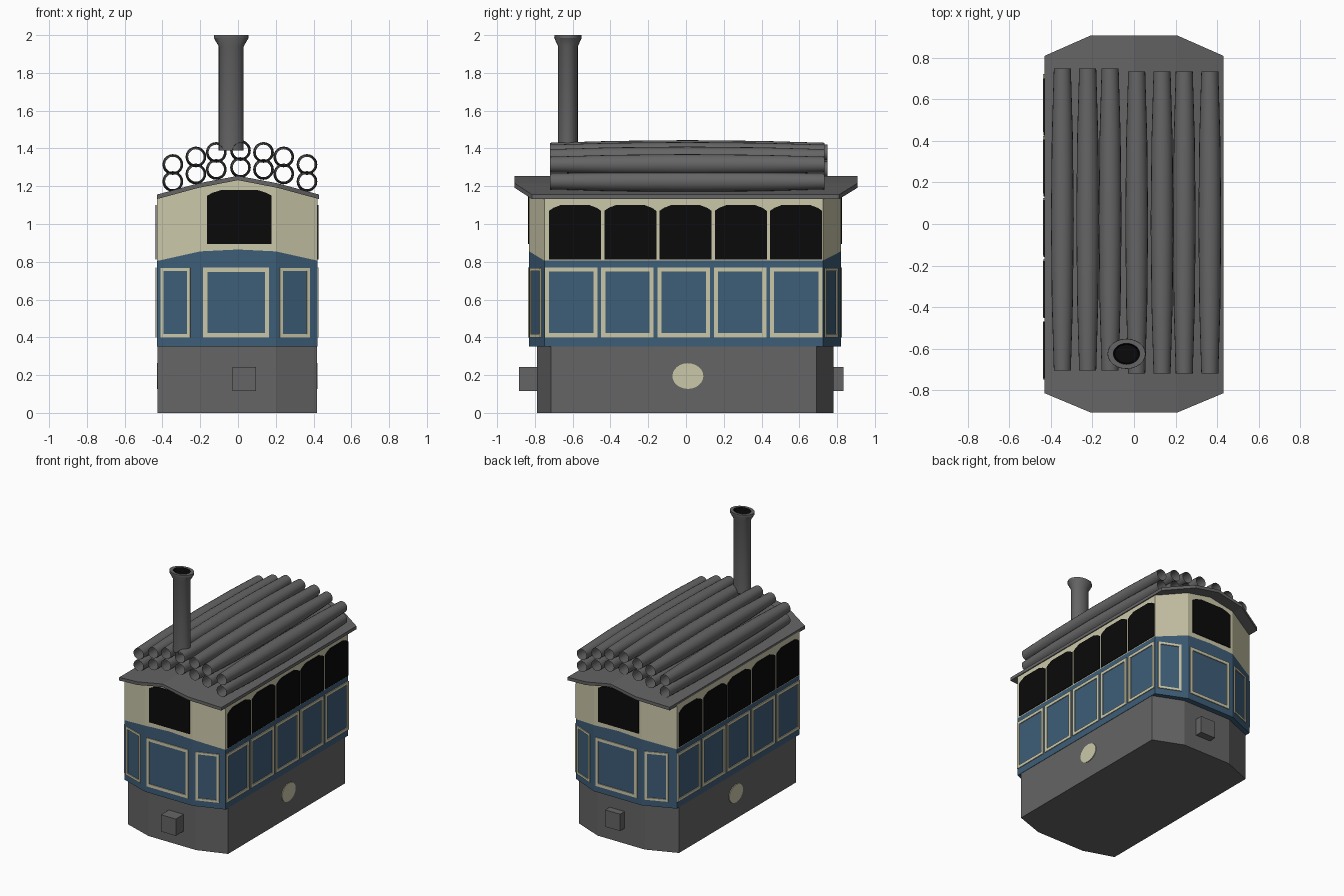
import bpy, bmesh, math
from mathutils import Vector

if "Cube" in bpy.data.objects:
    bpy.data.objects.remove(bpy.data.objects["Cube"])


def material(name, rgb):
    m = bpy.data.materials.new(name)
    m.diffuse_color = (*rgb, 1)
    m.use_nodes = True
    m.node_tree.nodes["Principled BSDF"].inputs["Base Color"].default_value = m.diffuse_color
    return m


GREY = material("dark grey", (0.13, 0.13, 0.13))
BLUE = material("blue", (0.047, 0.11, 0.185))
CREAM = material("cream", (0.60, 0.575, 0.40))
BLACK = material("black", (0.003, 0.003, 0.003))


def make(name, verts, faces, mats, solid=0.0, recalc=True):
    me = bpy.data.meshes.new(name)
    me.from_pydata([tuple(v) for v in verts], [], faces)
    if recalc:
        bm = bmesh.new()
        bm.from_mesh(me)
        bmesh.ops.recalc_face_normals(bm, faces=bm.faces)
        bm.to_mesh(me)
        bm.free()
    for m in mats:
        me.materials.append(m)
    ob = bpy.data.objects.new(name, me)
    bpy.context.collection.objects.link(ob)
    if solid:
        mod = ob.modifiers.new("thickness", 'SOLIDIFY')
        mod.thickness, mod.offset = solid, 1
    return ob


def smooth(ob):
    bpy.ops.object.select_all(action='DESELECT')
    bpy.context.view_layer.objects.active = ob
    ob.select_set(True)
    bpy.ops.object.shade_smooth_by_angle(angle=math.radians(30))


def outline(x0, x1, nose, y0, y1, yc0, yc1):
    """Footprint with cut corners, anticlockwise from the front left."""
    return [(-nose, y0), (0, y0), (nose, y0), (x1, yc0), (x1, yc1),
            (nose, y1), (0, y1), (-nose, y1), (x0, yc1), (x0, yc0)]


def camber(x, centre, shoulder, edge):
    """Height of the arched profile at x."""
    a = abs(x)
    if a < 0.2:
        return centre + (shoulder - centre) * a / 0.2
    return shoulder + (edge - shoulder) * (a - 0.2) / 0.225


def stack(name, foot, levels, mats, band_mats):
    """Rings of the footprint at the given height functions, closed by strips."""
    n, L = len(foot), len(levels)
    verts = [(x, y, f(x)) for f in levels for x, y in foot]
    faces, idx = [], []
    for k in range(L - 1):
        for i in range(n):
            j = (i + 1) % n
            faces.append((k * n + i, k * n + j, k * n + n + j, k * n + n + i))
            idx.append(band_mats[k])
    for k, m in ((0, band_mats[0]), (L - 1, band_mats[-1])):
        for q in ((9, 0, 7, 8), (0, 1, 6, 7), (1, 2, 5, 6), (2, 3, 4, 5)):
            faces.append(tuple(k * n + i for i in q))
            idx.append(m)
    ob = make(name, verts, faces, mats)
    for p, m in zip(ob.data.polygons, idx):
        p.material_index = m
    return ob


# Skirt, two-tone body and arched roof
stack("skirt", outline(-0.425, 0.417, 0.2, -0.79, 0.78, -0.715, 0.69),
      [lambda x: 0, lambda x: 0.36], [GREY], [0])
BODY = outline(-0.43, 0.42, 0.2, -0.83, 0.82, -0.75, 0.725)
stack("body", BODY,
      [lambda x: 0.352, lambda x: camber(x, 0.865, 0.855, 0.805),
       lambda x: camber(x, 1.237, 1.2, 1.14)], [BLUE, CREAM], [0, 1])
stack("roof", outline(-0.43, 0.43, 0.21, -0.907, 0.907, -0.815, 0.81),
      [lambda x: camber(x, 1.232, 1.194, 1.133),
       lambda x: camber(x, 1.255, 1.218, 1.157)], [GREY], [0])


# Flat plates laid on a wall running from a to b
def on_wall(a, b, pts):
    a, b = Vector((*a, 0)), Vector((*b, 0))
    u = (b - a).normalized()
    n = Vector((u.y, -u.x, 0))
    return [a + u * s + n * 0.001 + Vector((0, 0, z)) for s, z in pts]


def frame(name, wall, s0, s1, z0, z1, t):
    pts = []
    for d in (0, t):
        pts += [(s0 + d, z0 + d), (s1 - d, z0 + d), (s1 - d, z1 - d), (s0 + d, z1 - d)]
    faces = [(i, (i + 1) % 4, 4 + (i + 1) % 4, 4 + i) for i in range(4)]
    make(name, on_wall(*wall, pts), faces, [CREAM], 0.006, False)


def window(name, wall, s0, s1, z0, z1):
    w = s1 - s0
    pts = [(s0, z0), (s1, z0), (s1, z1 - 0.03), (s1 - 0.08 * w, z1 - 0.015),
           (s1 - 0.22 * w, z1), (s0 + 0.22 * w, z1), (s0 + 0.08 * w, z1 - 0.015),
           (s0, z1 - 0.03)]
    make(name, on_wall(*wall, pts), [tuple(range(8))], [BLACK], 0.005, False)


# End walls
for end, i in (("front", 0), ("back", 5)):
    wall = (BODY[i], BODY[i + 2])
    frame(end + "_panel_frame", wall, 0.015, 0.365, 0.40, 0.77, 0.023)
    window(end + "_window", wall, 0.037, 0.378, 0.893, 1.18)
# Corner walls
for i, j in ((2, 3), (4, 5), (7, 8), (9, 0)):
    frame("corner_panel_frame", (BODY[i], BODY[j]), 0.022, 0.19, 0.40, 0.768, 0.017)
# Long walls
for side, i in (("right", 3), ("left", 8)):
    wall = (BODY[i], BODY[i + 1])
    for k in range(5):
        s = 0.003 + 0.298 * k
        frame(side + "_panel_frame", wall, s, s + 0.278, 0.40, 0.77, 0.022)
        s = 0.025 + 0.2925 * k
        window(side + "_window", wall, s, s + 0.275, 0.812, 1.10)

# Round lamps on the skirt sides
for side, x in (("right", 0.417), ("left", -0.425)):
    out = math.copysign(0.005, x)
    ring = [(0.01 + 0.082 * math.cos(a), 0.195 + 0.068 * math.sin(a))
            for a in (math.tau * k / 24 for k in range(24))]
    verts = [(x + d, y, z) for d in (0, out) for y, z in ring]
    faces = [(i, (i + 1) % 24, 24 + (i + 1) % 24, 24 + i) for i in range(24)]
    make(side + "_disc", verts, faces + [tuple(range(24)), tuple(range(24, 48))], [CREAM])

# Couplings
for end, y in (("front", -0.835), ("back", 0.785)):
    bpy.ops.mesh.primitive_cube_add(size=1, location=(0.033, y, 0.18))
    ob = bpy.context.object
    ob.name = end + "_coupling"
    ob.scale = (0.125, 0.1, 0.128)
    ob.data.materials.append(GREY)


# Round profile swept along an axis; profile entries are (distance, radius)
def lathe(name, profile, place, mats, n=24):
    verts, faces = [], []
    for d, r in profile:
        verts += [place(d, r * math.cos(math.tau * k / n), r * math.sin(math.tau * k / n))
                  for k in range(n)]
    for p in range(len(profile) - 1):
        for i in range(n):
            j = (i + 1) % n
            faces.append((p * n + i, p * n + j, p * n + n + j, p * n + n + i))
    return make(name, verts, faces, mats)


# Two rows of open pipes, slightly fuller in the middle
PIPES = [(-0.345, 1.225), (-0.223, 1.265), (-0.115, 1.289), (0.013, 1.299),
         (0.135, 1.289), (0.242, 1.265), (0.365, 1.225)]
for k, (x, z) in enumerate(PIPES):
    yc = 0.022 if k < 3 else 0.007
    for row, dz in (("lower", 0), ("upper", 0.09)):
        prof = [(yc + 0.727 * t, 0.055 - 0.014 * t * t) for t in (-1, -0.55, 0, 0.55, 1)]
        smooth(lathe(row + "_pipe", prof,
                     lambda d, a, b: (x + a, d, z + dz + b), [GREY], 20))

# Chimney with flared lip and dark bore
prof = [(1.39, 0.066), (1.94, 0.066), (1.985, 0.092), (2.0, 0.091),
        (2.0, 0.064), (1.95, 0.056), (1.95, 0.0001)]
chimney = lathe("chimney", prof, lambda d, a, b: (-0.036 + a, -0.625 + 0.79 * b, d),
                [GREY, BLACK])
for p in chimney.data.polygons:
    if p.index >= 4 * 24:
        p.material_index = 1
smooth(chimney)
